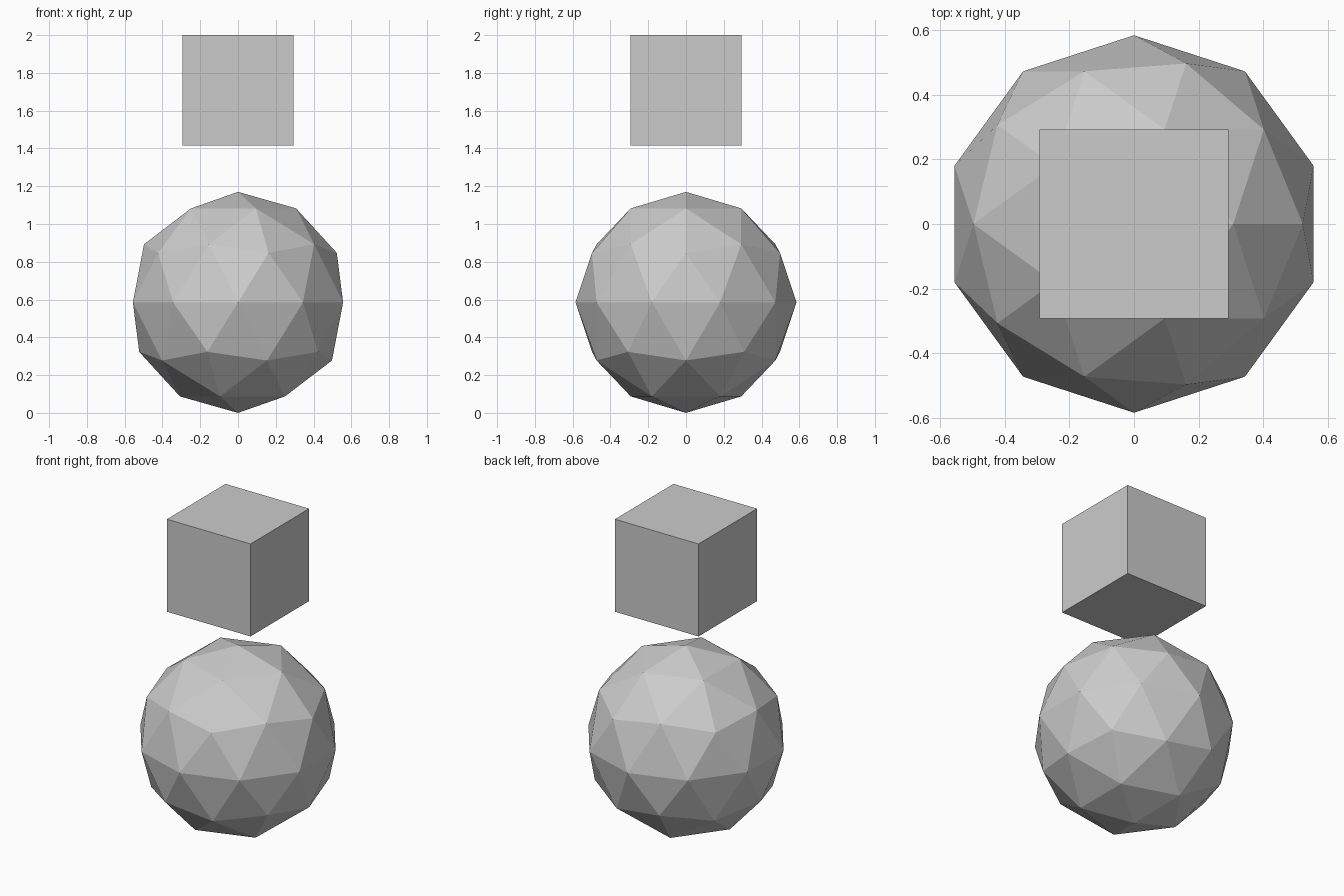
import bpy

if "Cube" in bpy.data.objects:
    bpy.data.objects.remove(bpy.data.objects["Cube"])

R = 0.585      # ball radius, also the cube side
HEIGHT = 2.0

# Faceted ball standing on the ground
bpy.ops.mesh.primitive_ico_sphere_add(subdivisions=2, radius=R, location=(0, 0, R))
bpy.context.object.name = "faceted_ball"

# Cube floating above the ball
bpy.ops.mesh.primitive_cube_add(size=R, location=(0, 0, HEIGHT - R / 2))
bpy.context.object.name = "floating_cube"
